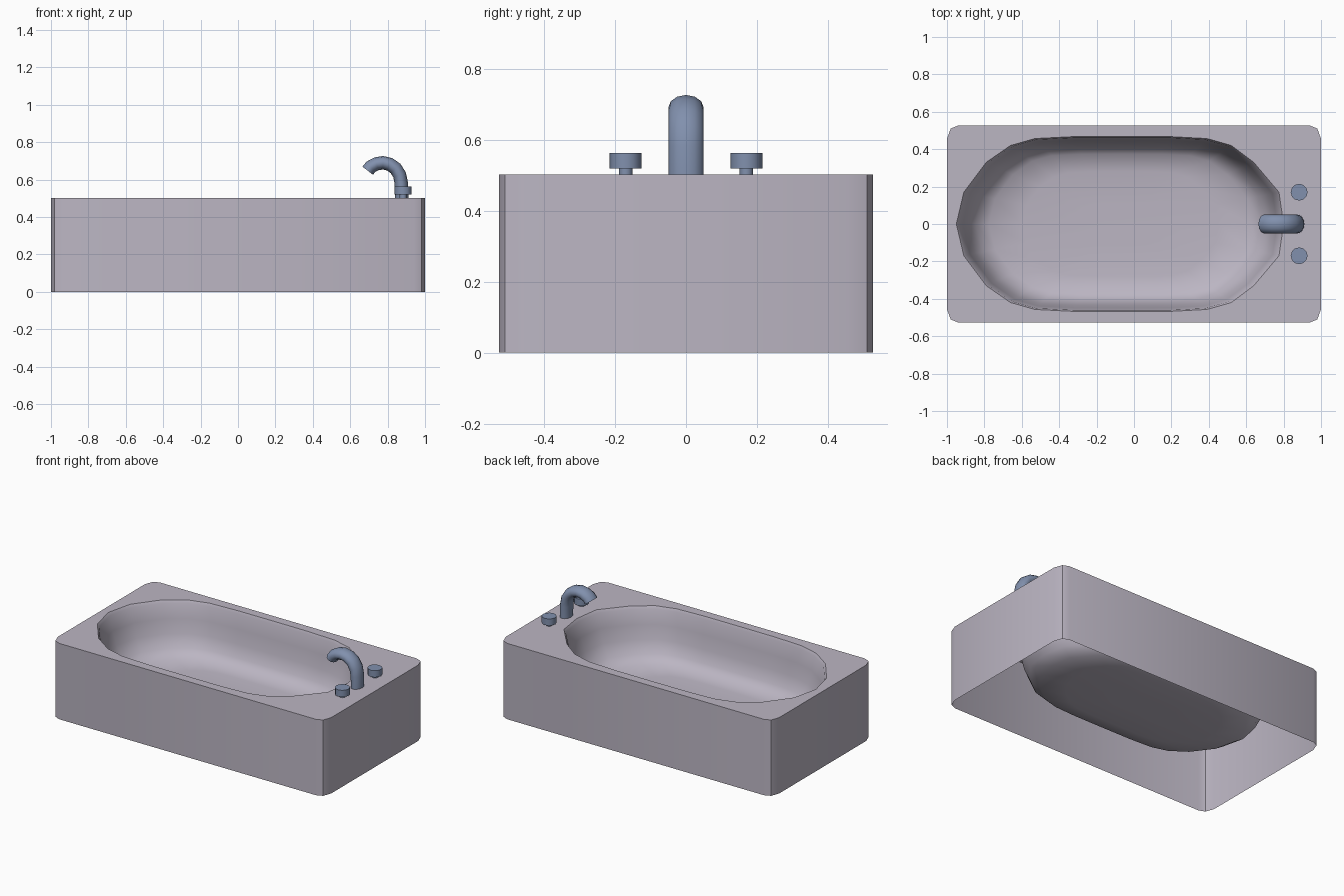
import bpy, bmesh, math
from mathutils import Vector

if "Cube" in bpy.data.objects:
    bpy.data.objects.remove(bpy.data.objects["Cube"])


def material(name, rgb):
    m = bpy.data.materials.new(name)
    m.diffuse_color = (*rgb, 1)
    m.use_nodes = True
    m.node_tree.nodes["Principled BSDF"].inputs["Base Color"].default_value = m.diffuse_color
    return m


enamel = material("mauve_enamel", (0.50, 0.465, 0.545))
metal = material("blue_steel", (0.22, 0.28, 0.42))
TOP = 0.502


def finish(bm, name, mat, angle=35):
    bmesh.ops.recalc_face_normals(bm, faces=bm.faces)
    me = bpy.data.meshes.new(name)
    bm.to_mesh(me)
    bm.free()
    ob = bpy.data.objects.new(name, me)
    bpy.context.collection.objects.link(ob)
    me.materials.append(mat)
    bpy.ops.object.select_all(action='DESELECT')
    ob.select_set(True)
    bpy.context.view_layer.objects.active = ob
    bpy.ops.object.shade_smooth_by_angle(angle=math.radians(angle))
    return ob


def ring(bm, pts):
    return [bm.verts.new(p) for p in pts]


def bridge(bm, a, b):
    n = len(a)
    for i in range(n):
        j = (i + 1) % n
        bm.faces.new((a[i], a[j], b[j], b[i]))


# Outer skirt: rounded rectangle, open underneath
quarter = [(1, 0.455), (0.98, 0.51), (0.94, 0.527)]
half = quarter + [(-x, y) for x, y in reversed(quarter)]
outer = half + [(x, -y) for x, y in reversed(half)]
bm = bmesh.new()
lower = ring(bm, [(x, y, 0) for x, y in outer])
upper = ring(bm, [(x, y, TOP) for x, y in outer])
bridge(bm, lower, upper)
finish(bm, "tub_skirt", enamel, 35)

# Basin opening: half outline mirrored across y
side = [(0.775, 0.17), (0.64, 0.33), (0.52, 0.42), (0.39, 0.457), (0.2, 0.467),
        (-0.07, 0.468), (-0.33, 0.467), (-0.53, 0.457), (-0.66, 0.42),
        (-0.79, 0.33), (-0.91, 0.17)]
opening = [(0.80, 0)] + side + [(-0.95, 0)] + [(x, -y) for x, y in reversed(side)]

# Flat deck between skirt and basin
bm = bmesh.new()
edges = []
for loop in (outer, opening):
    vs = ring(bm, [(x, y, TOP) for x, y in loop])
    edges += [bm.edges.new((vs[i], vs[(i + 1) % len(vs)])) for i in range(len(vs))]
bmesh.ops.triangle_fill(bm, use_beauty=True, edges=edges, normal=(0, 0, 1))
finish(bm, "tub_deck", enamel)

# Basin bowl: shrinking rings down to a shallow floor
bm = bmesh.new()
cx = -0.075
prev = None
for s, z in [(1, TOP), (0.985, 0.485), (0.96, 0.39), (0.93, 0.30), (0.88, 0.22),
             (0.80, 0.175), (0.6, 0.16), (0.25, 0.155)]:
    cur = ring(bm, [(cx + (x - cx) * s, y * s, z) for x, y in opening])
    if prev:
        bridge(bm, prev, cur)
    prev = cur
bm.faces.new(prev)
basin = finish(bm, "basin", enamel, 60)

# Curved spout: oval section swept along an arch
path = [(0.875, 0.50), (0.873, 0.58), (0.864, 0.625), (0.842, 0.66), (0.81, 0.682),
        (0.775, 0.69), (0.74, 0.684), (0.71, 0.668), (0.694, 0.647)]
path = [Vector((x, 0, z)) for x, z in path]
bm = bmesh.new()
rings = []
for i, p in enumerate(path):
    t = (path[min(i + 1, len(path) - 1)] - path[max(i - 1, 0)]).normalized()
    n = Vector((t.z, 0, -t.x))
    rings.append(ring(bm, [p + n * 0.036 * math.cos(a) + Vector((0, 0.05 * math.sin(a), 0))
                           for a in (2 * math.pi * k / 12 for k in range(12))]))
for a, b in zip(rings, rings[1:]):
    bridge(bm, a, b)
bm.faces.new(rings[0])
bm.faces.new(rings[-1])
finish(bm, "spout", metal, 50)


# Tap handles: short stem with a drum knob
def drum(bm, y, r, z0, z1):
    res = [ring(bm, [(0.883 + r * math.cos(k * math.pi / 6), y + r * math.sin(k * math.pi / 6), z)
                     for k in range(12)]) for z in (z0, z1)]
    bridge(bm, *res)
    bm.faces.new(res[0])
    bm.faces.new(res[1])


for label, y in (("front", -0.17), ("back", 0.17)):
    bm = bmesh.new()
    drum(bm, y, 0.019, 0.495, 0.525)
    drum(bm, y, 0.045, 0.519, 0.563)
    finish(bm, label + "_tap_handle", metal)
